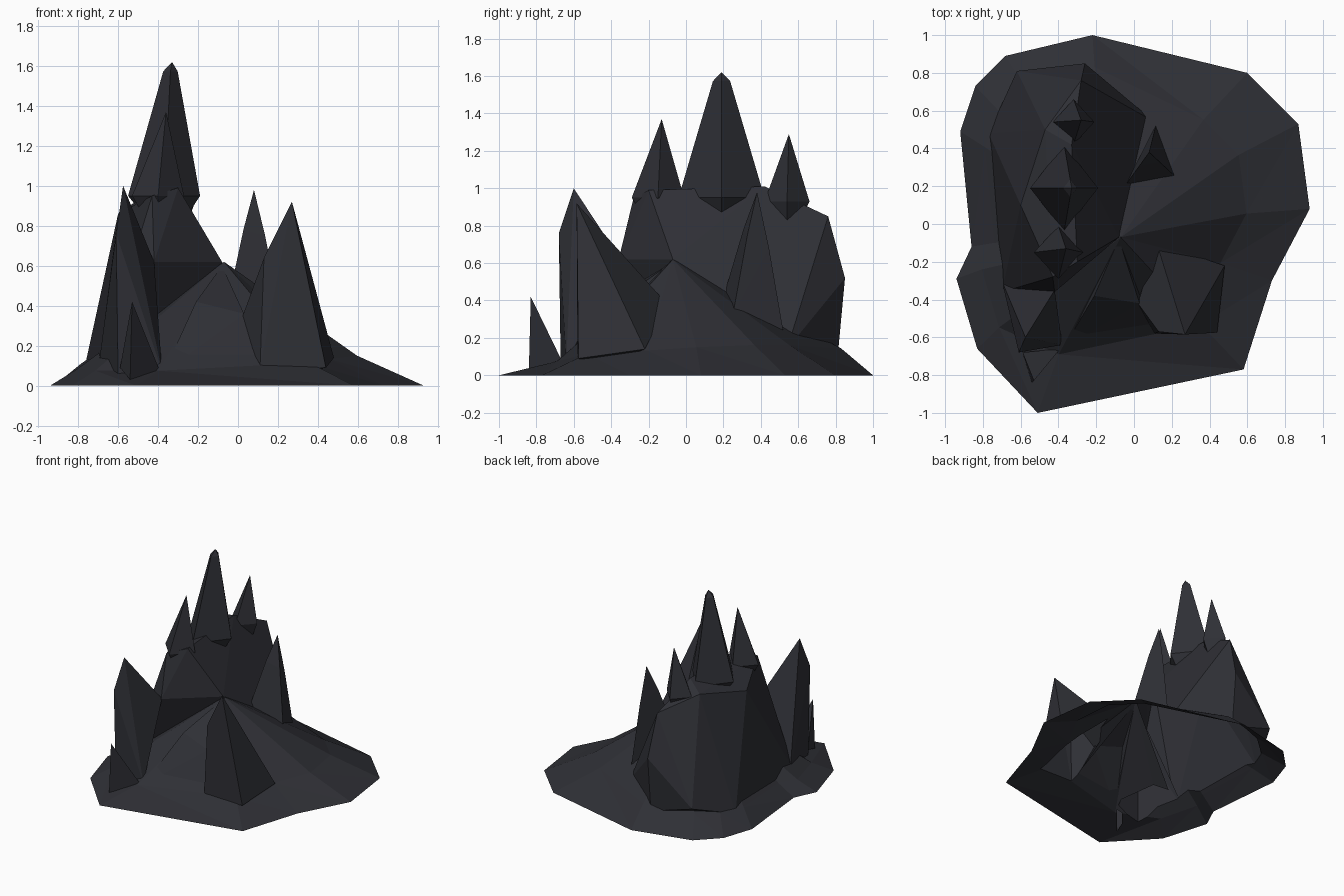
import bpy, bmesh, math
from mathutils import Vector, noise

if "Cube" in bpy.data.objects:
    bpy.data.objects.remove(bpy.data.objects["Cube"])


def make_object(name, bm):
    bmesh.ops.recalc_face_normals(bm, faces=bm.faces[:])
    me = bpy.data.meshes.new(name)
    bm.to_mesh(me)
    bm.free()
    ob = bpy.data.objects.new(name, me)
    bpy.context.collection.objects.link(ob)
    return ob


def material(name, rgb):
    m = bpy.data.materials.new(name)
    m.diffuse_color = (*rgb, 1)
    m.use_nodes = True
    m.node_tree.nodes["Principled BSDF"].inputs["Base Color"].default_value = m.diffuse_color
    return m


helpers = []


def crag(name, pts):
    """Convex faceted block, with a root sunk into the rock below it."""
    pts = [Vector(p) for p in pts]
    root = sum(pts, Vector()) / len(pts)
    root.z = max(.05, min(p.z for p in pts) - .25)
    bm = bmesh.new()
    for p in pts + [root]:
        bm.verts.new(p)
    r = bmesh.ops.convex_hull(bm, input=bm.verts[:])
    junk = {g for g in r["geom_interior"] + r["geom_unused"]
            if isinstance(g, bmesh.types.BMVert)}
    bmesh.ops.delete(bm, geom=list(junk), context="VERTS")
    ob = make_object(name, bm)
    ob.hide_render = True
    helpers.append(ob)


def shoulder(apex, foot, height, spread):
    """Ring between foot and apex that makes the sides bulge."""
    a = Vector(apex)
    ring = []
    for f in foot:
        p = a.lerp(Vector(f), spread)
        p.z = f[2] + (a.z - f[2]) * height
        ring.append(p)
    return ring


def peak(name, apex, cx, cy, z, rx, ry, height=.5, spread=.5):
    """Four-sided peak on a diamond foot."""
    foot = [(cx + rx * math.cos(k * math.pi / 2),
             cy + ry * math.sin(k * math.pi / 2), z) for k in range(4)]
    crag(name, [apex] + foot + shoulder(apex, foot, height, spread))


# Sloping ground: outer rim at z = 0, inner ring by rule, raised centre
RIM = [(-.22, 1), (.60, .80), (.87, .53), (.93, .08), (.73, -.30), (.58, -.77),
       (-.51, -1), (-.83, -.66), (-.94, -.29), (-.86, -.12), (-.92, .49),
       (-.84, .73), (-.68, .89)]
bm = bmesh.new()
outer = [bm.verts.new((x, y, 0)) for x, y in RIM]
inner = []
for x, y in RIM:
    t = .31 if x - .6 * y > -.4 else .17
    inner.append(bm.verts.new((x + (-.15 - x) * t, y - y * t,
                               .12 + .03 * x + .03 * y)))
centre = bm.verts.new((-.07, -.07, .62))
n = len(RIM)
for i in range(n):
    j = (i + 1) % n
    bm.faces.new((outer[i], outer[j], inner[j]))
    bm.faces.new((outer[i], inner[j], inner[i]))
    bm.faces.new((inner[i], inner[j], centre))
bm.faces.new(outer[::-1])
rock = make_object("rock_outcrop", bm)

# Main body
crag("main_body", [
    (-.77, .48, .08), (-.70, -.36, .07), (-.42, -.36, .62), (-.08, -.07, .62),
    (.11, .54, .14), (-.26, .81, .09), (-.26, .85, .52), (-.62, .81, .2),
    (-.43, -.28, .95), (-.30, -.2, .99), (-.60, .1, .86), (-.33, .42, 1.01),
    (-.47, .5, .95), (-.28, .76, .85)])

# Three summits on the body
peak("tall_peak", (-.33, .19, 1.62), -.37, .19, .95, .18, .23, .93, .2)
peak("front_peak", (-.36, -.13, 1.37), -.40, -.15, .95, .13, .14)
peak("back_peak", (-.28, .55, 1.29), -.32, .54, .93, .11, .12)

# Outer spires
crag("left_spire", [(-.575, -.6, 1), (-.61, -.68, .76), (-.42, -.35, .62),
                    (-.6, -.67, .06), (-.38, -.64, .07), (-.7, -.3, .08)])
crag("small_spire", [(-.53, -.83, .42), (-.54, -.84, .03), (-.39, -.66, .07),
                     (-.59, -.68, .09)])
crag("right_spire", [(.27, -.585, .92), (.13, -.57, .64), (.02, -.42, .34),
                     (.12, -.1, .38), (.48, -.22, .14), (.44, -.575, .09),
                     (.11, -.58, .08)])
tip = (.08, .38, .98)
foot = [(.12, .54, .12), (.22, .25, .32), (-.05, .2, .42)]
crag("rear_spire", [tip] + foot + shoulder(tip, foot, .65, .4))
crag("front_ridge", [(-.21, -.38, .42), (-.08, -.08, .6), (.03, -.42, .36),
                     (-.37, -.65, .07), (.11, -.57, .08)])

# Weld everything into one shell
for h in helpers:
    mod = rock.modifiers.new(h.name, "BOOLEAN")
    mod.operation, mod.solver, mod.object = "UNION", "EXACT", h
bpy.context.view_layer.update()
ev = rock.evaluated_get(bpy.context.evaluated_depsgraph_get())
bm = bmesh.new()
bm.from_mesh(ev.to_mesh())
ev.to_mesh_clear()
rock.modifiers.clear()
for h in helpers:
    bpy.data.objects.remove(h)

# Open underside
bottom = [f for f in bm.faces if all(v.co.z < .002 for v in f.verts)]
bmesh.ops.delete(bm, geom=bottom, context="FACES")


# Earth stains: irregular band round the foot, and blots down the peaks
def stain(p):
    wobble = noise.noise(p * 9) + .5 * noise.noise(p * 20)
    if p.z < .4:
        line = .072 + .05 * max(0, p.x) + .04 * max(0, p.y)
        return line - p.z + .035 * wobble + 1e-6
    blots = [Vector((-.34, .17 - (1.6 - z) * .35, z)) for z in (1.53, 1.36, 1.22)]
    blots += [Vector((-.33, -.17, 1.2)), Vector((.05, .33, .9))]
    return .06 - min((b - p).length for b in blots) + .04 * wobble + 1e-6


# Refine the stained zones, then cut the faces along the stain outline
for z in (.2, .8):
    bmesh.ops.bisect_plane(bm, geom=bm.verts[:] + bm.edges[:] + bm.faces[:],
                           plane_co=(0, 0, z), plane_no=(0, 0, 1))
bmesh.ops.triangulate(bm, faces=bm.faces[:])
for _ in range(9):
    longs = []
    for e in bm.edges:
        z = (e.verts[0].co.z + e.verts[1].co.z) / 2
        if e.calc_length() > .04 and (z < .199 or z > .801):
            longs.append(e)
    if not longs or len(bm.faces) > 80000:
        break
    bmesh.ops.subdivide_edges(bm, edges=longs, cuts=1)
    bmesh.ops.triangulate(bm, faces=[f for f in bm.faces if len(f.verts) > 3])

value = {v: stain(v.co) for v in bm.verts}
cuts = []
for e in bm.edges[:]:
    a, b = e.verts
    fa, fb = value[a], value[b]
    if fa * fb < 0 and abs(a.co.z - b.co.z) < .15:
        v = bmesh.utils.edge_split(e, a, fa / (fa - fb))[1]
        value[v] = 0
        cuts.append(v)
bmesh.ops.connect_verts(bm, verts=cuts)
for f in bm.faces:
    f.smooth = False
    f.material_index = 1 if sum(value[v] for v in f.verts) > 0 else 0

bm.to_mesh(rock.data)
bm.free()
rock.data.materials.clear()
rock.data.materials.append(material("dark_slate", (.028, .029, .036)))
rock.data.materials.append(material("brown_earth", (.072, .050, .038)))
